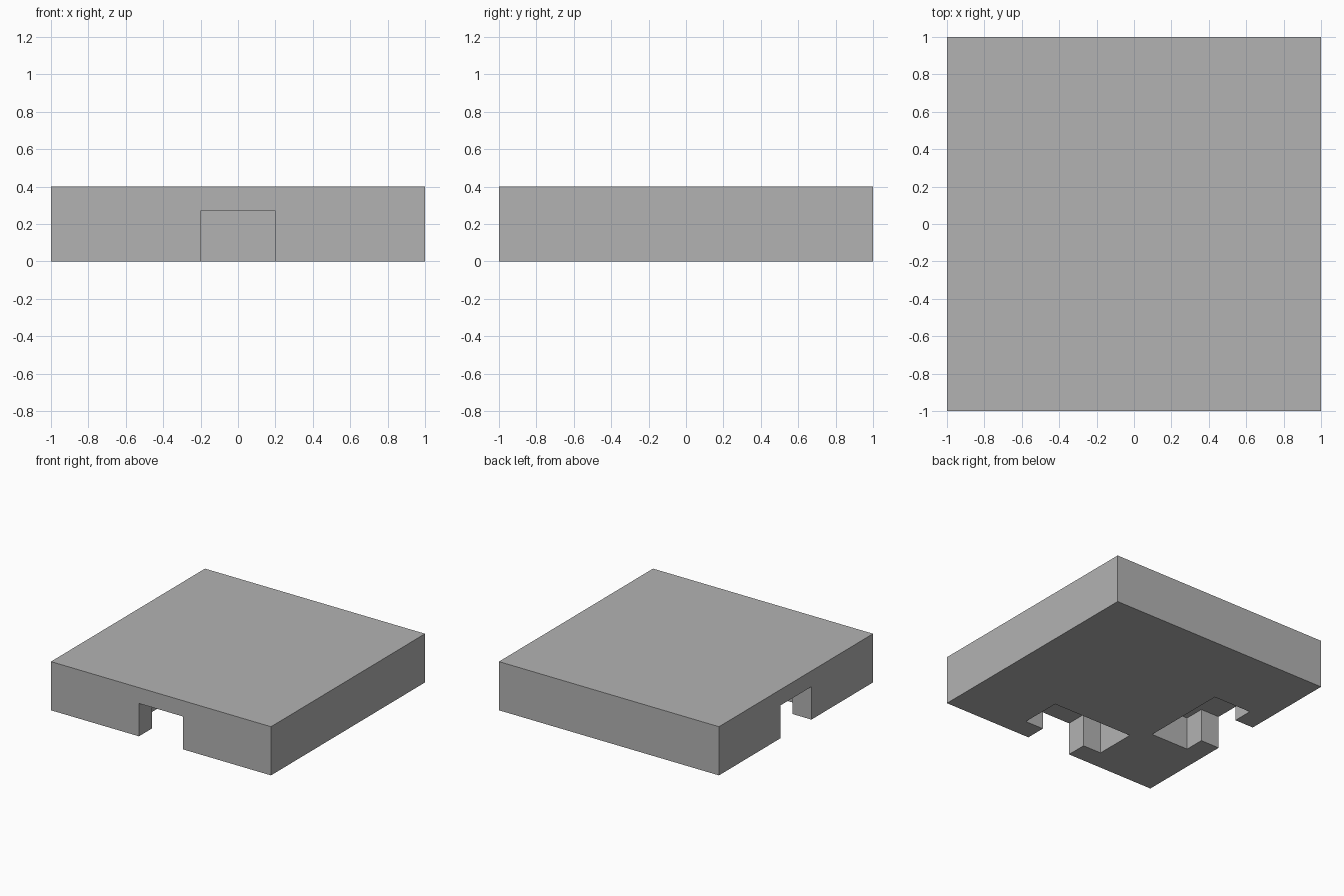
import bpy
import bmesh
import math
from mathutils import Matrix

if "Cube" in bpy.data.objects:
    bpy.data.objects.remove(bpy.data.objects["Cube"], do_unlink=True)

HEIGHT = 0.4          # block thickness
SLOT_TOP = 0.27       # ceiling of the connector slots
NECK, HEAD = 0.2, 0.367      # half widths of the T-shaped slot
LIP, INNER = -0.83, -0.487   # where the slot widens and where it ends

# Material
grey = bpy.data.materials.new("light_grey")
grey.use_nodes = True
colour = (0.45, 0.45, 0.45, 1)
grey.diffuse_color = colour
grey.node_tree.nodes["Principled BSDF"].inputs["Base Color"].default_value = colour


def prism(name, outline, bottom, top, turn=0.0):
    """Extrude a plan outline between two heights, turned about z."""
    bm = bmesh.new()
    face = bm.faces.new([bm.verts.new((x, y, bottom)) for x, y in outline])
    moved = bmesh.ops.extrude_face_region(bm, geom=[face])["geom"]
    verts = [v for v in moved if isinstance(v, bmesh.types.BMVert)]
    bmesh.ops.translate(bm, verts=verts, vec=(0, 0, top - bottom))
    bmesh.ops.recalc_face_normals(bm, faces=bm.faces)
    bm.transform(Matrix.Rotation(turn, 4, "Z"))
    mesh = bpy.data.meshes.new(name)
    bm.to_mesh(mesh)
    bm.free()
    mesh.materials.append(grey)
    obj = bpy.data.objects.new(name, mesh)
    bpy.context.collection.objects.link(obj)
    return obj


# Square block
block = prism("block", [(-1, -1), (1, -1), (1, 1), (-1, 1)], 0, HEIGHT)

# T-shaped connector slots, open below, in the front and the -x side
half = [(NECK, -1.1), (NECK, LIP), (HEAD, LIP), (HEAD, INNER)]
slot = half + [(-x, y) for x, y in reversed(half)]
for name, turn in (("front_slot", 0), ("side_slot", -math.pi / 2)):
    cutter = prism(name, slot, -0.1, SLOT_TOP, turn)
    cutter.hide_render = True
    cut = block.modifiers.new(name, "BOOLEAN")
    cut.operation = "DIFFERENCE"
    cut.solver = "EXACT"
    cut.object = cutter
    bpy.context.view_layer.objects.active = block
    bpy.ops.object.modifier_apply(modifier=cut.name)
    bpy.data.objects.remove(cutter, do_unlink=True)
